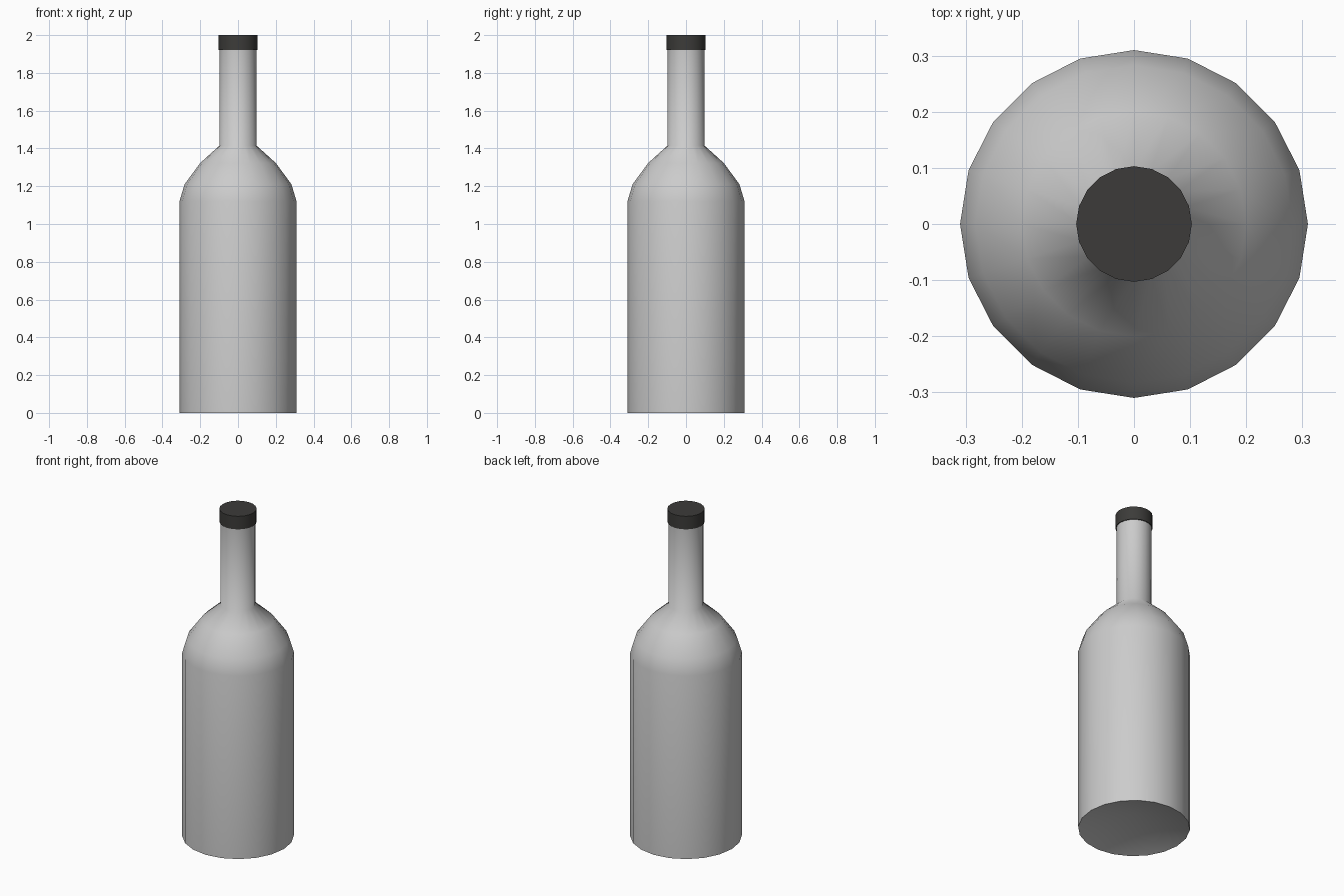
import bpy, bmesh, math

if "Cube" in bpy.data.objects:
    bpy.data.objects.remove(bpy.data.objects["Cube"])

SIDES = 20


def lathe(name, profile, color=None):
    """Revolve (radius, z) points about z; radius 0 becomes a single pole."""
    bm = bmesh.new()
    rings = []
    for r, z in profile:
        if r == 0:
            rings.append([bm.verts.new((0, 0, z))] * SIDES)
        else:
            rings.append([bm.verts.new((r * math.cos(math.tau * i / SIDES),
                                        r * math.sin(math.tau * i / SIDES), z))
                          for i in range(SIDES)])
    for low, high in zip(rings, rings[1:]):
        for i in range(SIDES):
            j = (i + 1) % SIDES
            corners = list(dict.fromkeys((low[i], low[j], high[j], high[i])))
            bm.faces.new(corners)
    bm.normal_update()
    mesh = bpy.data.meshes.new(name)
    bm.to_mesh(mesh)
    bm.free()
    obj = bpy.data.objects.new(name, mesh)
    bpy.context.collection.objects.link(obj)
    if color:
        mat = bpy.data.materials.new(name + "_material")
        mat.diffuse_color = color
        mat.use_nodes = True
        mat.node_tree.nodes["Principled BSDF"].inputs["Base Color"].default_value = mat.diffuse_color
        mesh.materials.append(mat)
    bpy.ops.object.select_all(action='DESELECT')
    obj.select_set(True)
    bpy.context.view_layer.objects.active = obj
    bpy.ops.object.shade_smooth_by_angle(angle=math.radians(50))
    return obj


# Glass: shallow punt in the base, straight wall, rounded shoulder, neck
lathe("bottle", [(0, 0.09), (0.31, 0), (0.31, 1.12), (0.283, 1.21),
                 (0.2, 1.323), (0.098, 1.415), (0.098, 1.93)])

# Dark closure on the neck
lathe("cap", [(0, 1.92), (0.103, 1.92), (0.103, 2.0), (0, 2.0)],
      (0.045, 0.044, 0.041, 1))
